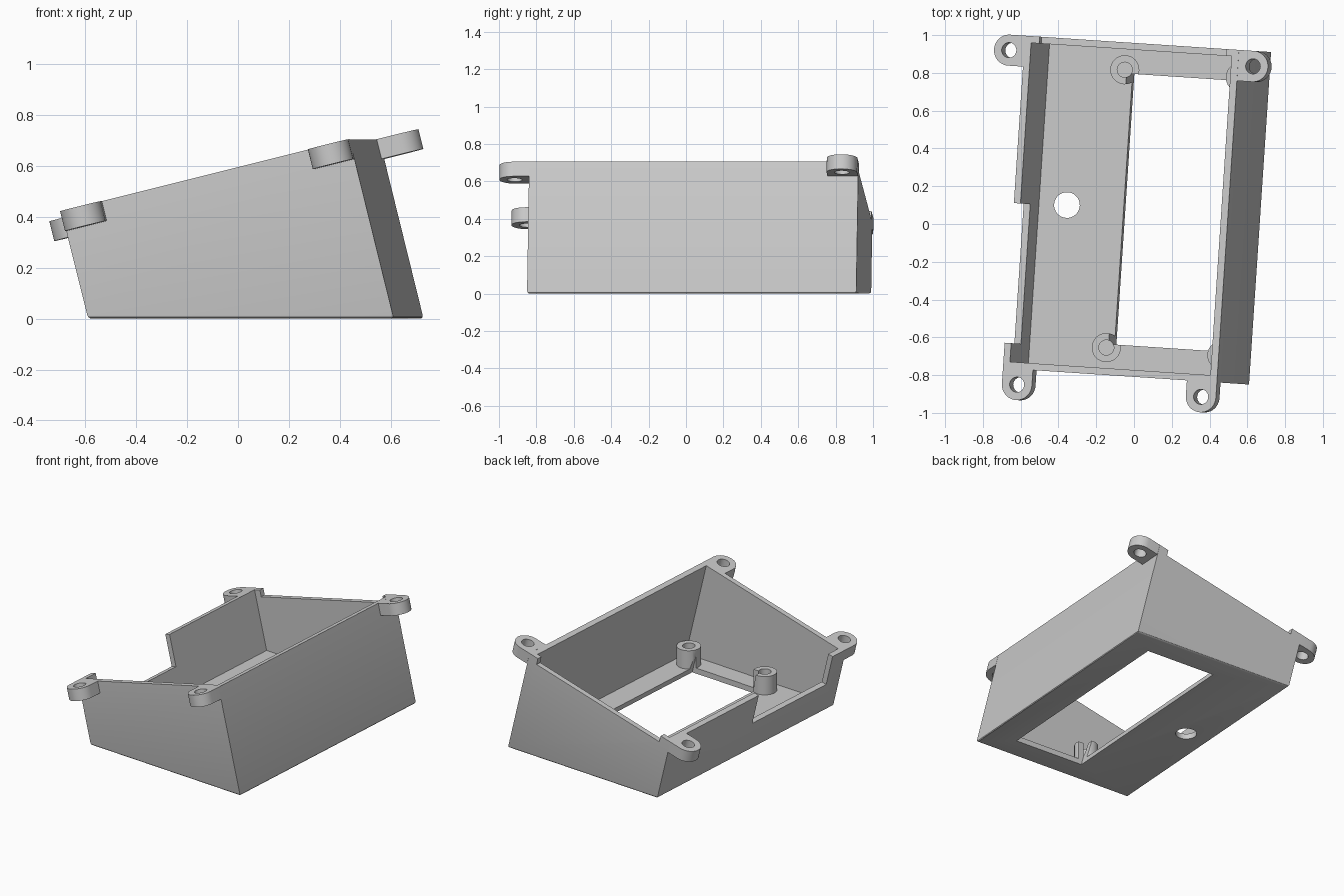
import bpy, bmesh, math
from mathutils import Matrix

if "Cube" in bpy.data.objects:
    bpy.data.objects.remove(bpy.data.objects["Cube"])

# Main dimensions
LEAN = math.radians(14)
K = math.tan(LEAN)
HALF_W, HALF_L = 0.602, 0.882
WALL, FLOOR = 0.036, 0.038
RIM_W = 1.17                      # width of the box along the sloped rim

# Base frame (turned slightly about z) and rim frame (tilted with the slope)
BASE = Matrix.Translation((0.07, 0.07, 0)) @ Matrix.Rotation(math.radians(-3.8), 4, 'Z')
RIM = BASE @ Matrix.Translation((-0.707, 0, 0.422)) @ Matrix.Rotation(-LEAN, 4, 'Y')

grey = bpy.data.materials.new("plain_grey")
grey.diffuse_color = (0.6, 0.6, 0.6, 1)
grey.use_nodes = True
grey.node_tree.nodes["Principled BSDF"].inputs["Base Color"].default_value = grey.diffuse_color


def prism(name, pts, lo, hi, matrix, plane="xy", bevel_bottom=0):
    """Extrude a 2D outline; plane 'xz' extrudes along y, 'xy' along z."""
    bm = bmesh.new()
    rings = []
    for d in (lo, hi):
        rings.append([bm.verts.new((a, d, b) if plane == "xz" else (a, b, d)) for a, b in pts])
    n = len(pts)
    bm.faces.new(rings[0])
    bm.faces.new(rings[1])
    for i in range(n):
        j = (i + 1) % n
        bm.faces.new((rings[0][i], rings[0][j], rings[1][j], rings[1][i]))
    if bevel_bottom:
        edges = [e for e in bm.edges if all(abs(v.co.z) < 1e-5 for v in e.verts)]
        bmesh.ops.bevel(bm, geom=edges, offset=bevel_bottom, segments=3,
                        profile=0.5, affect='EDGES')
    bmesh.ops.recalc_face_normals(bm, faces=bm.faces[:])
    mesh = bpy.data.meshes.new(name)
    bm.to_mesh(mesh)
    bm.free()
    mesh.transform(matrix)
    mesh.materials.append(grey)
    ob = bpy.data.objects.new(name, mesh)
    bpy.context.collection.objects.link(ob)
    return ob


def circle(x, y, r, n=32):
    return [(x + r * math.cos(2 * math.pi * i / n), y + r * math.sin(2 * math.pi * i / n))
            for i in range(n)]


def rect(x0, x1, y0, y1):
    return [(x0, y0), (x1, y0), (x1, y1), (x0, y1)]


def leaning(left, right, z0, z1):
    """Outline whose two sides lean with the walls."""
    return [(left - K * z0, z0), (right - K * z0, z0), (right - K * z1, z1), (left - K * z1, z1)]


def cut(ob, cutters):
    bpy.context.view_layer.objects.active = ob
    for c in cutters:
        mod = ob.modifiers.new("cut", 'BOOLEAN')
        mod.operation = 'DIFFERENCE'
        mod.solver = 'EXACT'
        mod.object = c
        bpy.ops.object.modifier_apply(modifier=mod.name)
        bpy.data.objects.remove(c)


def opening_cutter():
    return prism("opening_cutter", leaning(-0.116, 0.402, -0.1, 0.3), -0.718, 0.718, BASE, "xz")


parts = []

# Wedge-shaped open box
outline = [(-HALF_W, 0), (HALF_W, 0), (0.428, 0.705), (-0.707, 0.422)]
shell = prism("box_shell", outline, -HALF_L, HALF_L, BASE, "xz", 0.014)
inset = WALL / math.cos(LEAN)
cut(shell, [
    prism("cavity", leaning(-HALF_W + inset, HALF_W - inset, FLOOR, 1.0),
          -HALF_L + WALL, HALF_L - WALL, BASE, "xz"),
    opening_cutter(),
    prism("round_hole", circle(-0.426, 0.002, 0.068), -0.1, 0.2, BASE),
    prism("side_notch", rect(-0.1, 0.1, -0.747, -0.006), -0.215, 0.1, RIM),
    prism("back_rim_step", rect(0.08, 1.10, 0.80, 0.95), -0.045, 0.1, RIM),
])
parts.append(shell)

# Rounded mounting lugs with screw holes, flush with the sloped rim
LUG_R = 0.082
lug_outline = [(LUG_R, 0)] + [
    (LUG_R * math.cos(a), -LUG_R + LUG_R * math.sin(a))
    for a in (-math.pi * i / 20 for i in range(21))] + [(-LUG_R, 0)]
for name, p, q, turn in (
        ("front_left_lug", LUG_R, -HALF_L, 0),
        ("front_right_lug", RIM_W - LUG_R, -HALF_L, 0),
        ("back_left_lug", 0, HALF_L - LUG_R, -90),
        ("back_right_lug", RIM_W, HALF_L - LUG_R, 90)):
    m = RIM @ Matrix.Translation((p, q, 0)) @ Matrix.Rotation(math.radians(turn), 4, 'Z')
    lug = prism(name, lug_outline, -0.08, 0, m)
    cut(lug, [prism("lug_hole", circle(0, -LUG_R, 0.04), -0.2, 0.1, m)])
    parts.append(lug)

# Screw bosses at the corners of the floor opening
for side, u in (("left", -0.168), ("right", 0.445)):
    for end, v in (("front", -0.737), ("back", 0.737)):
        boss = prism(f"{end}_{side}_boss", circle(u, v, 0.077), 0.02, 0.165, BASE)
        cut(boss, [prism("boss_hole", circle(u, v, 0.04), FLOOR, 0.3, BASE), opening_cutter()])
        parts.append(boss)

# Smooth the round surfaces, keep edges sharp
for ob in parts:
    bpy.ops.object.select_all(action='DESELECT')
    ob.select_set(True)
    bpy.context.view_layer.objects.active = ob
    bpy.ops.object.shade_smooth_by_angle(angle=math.radians(30))
